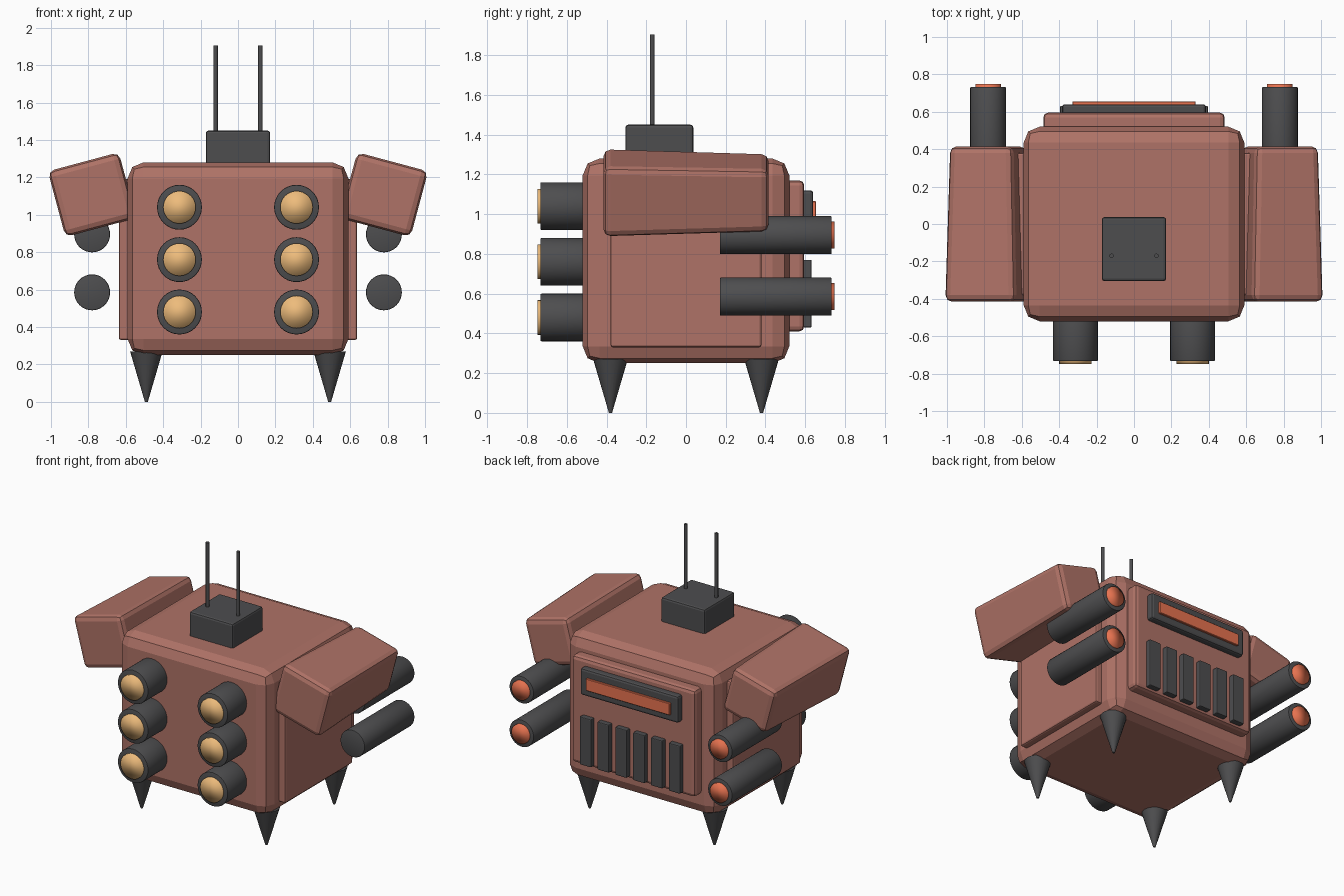
import bpy, bmesh
from math import radians
from mathutils import Matrix, Vector

if "Cube" in bpy.data.objects:
    bpy.data.objects.remove(bpy.data.objects["Cube"])


def material(name, rgb):
    m = bpy.data.materials.new(name)
    m.diffuse_color = (*rgb, 1)
    m.use_nodes = True
    m.node_tree.nodes["Principled BSDF"].inputs["Base Color"].default_value = m.diffuse_color
    return m


RUST = material("rust_paint", (0.43, 0.17, 0.135))
DARK = material("dark_metal", (0.075, 0.075, 0.078))
AMBER = material("amber_glass", (0.85, 0.5, 0.2))
RED = material("red_glow", (0.8, 0.17, 0.08))


def finish(name, bm, mat, smooth=None):
    me = bpy.data.meshes.new(name)
    bm.normal_update()
    bm.to_mesh(me)
    bm.free()
    ob = bpy.data.objects.new(name, me)
    bpy.context.collection.objects.link(ob)
    me.materials.append(mat)
    if smooth is not None:
        bpy.context.view_layer.objects.active = ob
        bpy.ops.object.select_all(action='DESELECT')
        ob.select_set(True)
        bpy.ops.object.shade_smooth_by_angle(angle=radians(smooth))
    return ob


def box(name, lo, hi, mat, bevel=0.01, segs=2, taper=1.0):
    """Bevelled box between two corners; taper scales its +y end in x and z."""
    lo, hi = Vector(lo), Vector(hi)
    mid, size = (lo + hi) / 2, hi - lo
    bm = bmesh.new()
    bmesh.ops.create_cube(bm, size=1)
    for v in bm.verts:
        s = taper if v.co.y > 0 else 1.0
        v.co = Vector((v.co.x * size.x * s, v.co.y * size.y, v.co.z * size.z * s))
    bmesh.ops.bevel(bm, geom=bm.edges[:], offset=bevel, segments=segs,
                    profile=0.5, affect='EDGES', clamp_overlap=True)
    ob = finish(name, bm, mat)
    ob.location = mid
    return ob


def rod(name, start, end, r1, r2, mat, sides=32, bevel=0.0, smooth=35):
    """Cylinder or cone between two points."""
    start, end = Vector(start), Vector(end)
    d = end - start
    bm = bmesh.new()
    bmesh.ops.create_cone(bm, cap_ends=True, segments=sides,
                          radius1=r1, radius2=r2, depth=d.length)
    if bevel:
        rims = [e for e in bm.edges if any(len(f.verts) > 4 for f in e.link_faces)]
        bmesh.ops.bevel(bm, geom=rims, offset=bevel, segments=2,
                        profile=0.5, affect='EDGES')
    rot = Vector((0, 0, 1)).rotation_difference(d.normalized()).to_matrix().to_4x4()
    bmesh.ops.transform(bm, matrix=Matrix.Translation((start + end) / 2) @ rot,
                        verts=bm.verts[:])
    return finish(name, bm, mat, smooth)


# Main hull
box("body", (-0.59, -0.52, 0.25), (0.59, 0.52, 1.28), RUST, bevel=0.085)

# Back panel with display and vent slats
box("back_panel", (-0.485, 0.48, 0.41), (0.485, 0.595, 1.17), RUST, bevel=0.025)
box("display_frame", (-0.385, 0.57, 0.93), (0.385, 0.64, 1.12), DARK, bevel=0.015)
box("display_screen", (-0.33, 0.61, 0.98), (0.33, 0.655, 1.065), RED, bevel=0.003, segs=1)
for i in range(6):
    x = -0.35 + 0.14 * i
    box(f"vent_slat_{i + 1}", (x - 0.045, 0.57, 0.43), (x + 0.045, 0.632, 0.77), DARK, bevel=0.006)

# Antenna unit
box("antenna_base", (-0.172, -0.305, 1.24), (0.172, 0.037, 1.45), DARK, bevel=0.014)

for s, side in ((-1, "left"), (1, "right")):
    rod(f"antenna_{side}", (s * 0.12, -0.17, 1.42), (s * 0.12, -0.17, 1.905),
        0.012, 0.012, DARK, sides=12)

    # Side panel
    xs = sorted((s * 0.54, s * 0.637))
    box(f"side_panel_{side}", (xs[0], -0.38, 0.33), (xs[1], 0.38, 1.19), RUST, bevel=0.012)

    # Tilted shoulder pod, narrower at the back
    pod = box(f"shoulder_{side}", (s * 0.78 - 0.197, -0.415, 0.925),
              (s * 0.78 + 0.197, 0.415, 1.29), RUST, bevel=0.035, taper=0.89)
    pod.rotation_euler.y = s * radians(15)

    # Rear thruster tubes
    for z, level in ((0.585, "lower"), (0.895, "upper")):
        x = s * 0.78
        rod(f"{level}_tube_{side}", (x, 0.17, z), (x, 0.733, z), 0.096, 0.096, DARK, bevel=0.006)
        rod(f"{level}_tube_glow_{side}", (x, 0.70, z), (x, 0.748, z), 0.068, 0.068, RED, smooth=180)

    # Front lamps
    for i, z in enumerate((0.48, 0.76, 1.04)):
        x = s * 0.313
        rod(f"lamp_housing_{side}_{i + 1}", (x, -0.45, z), (x, -0.733, z), 0.12, 0.12, DARK, bevel=0.006)
        rod(f"lamp_lens_{side}_{i + 1}", (x, -0.70, z), (x, -0.748, z), 0.087, 0.087, AMBER, smooth=180)

    # Spike feet
    for y, end in ((-0.38, "front"), (0.38, "back")):
        rod(f"foot_{end}_{side}", (s * 0.49, y, 0.27), (s * 0.49, y, 0.0),
            0.087, 0.008, DARK, sides=24)
